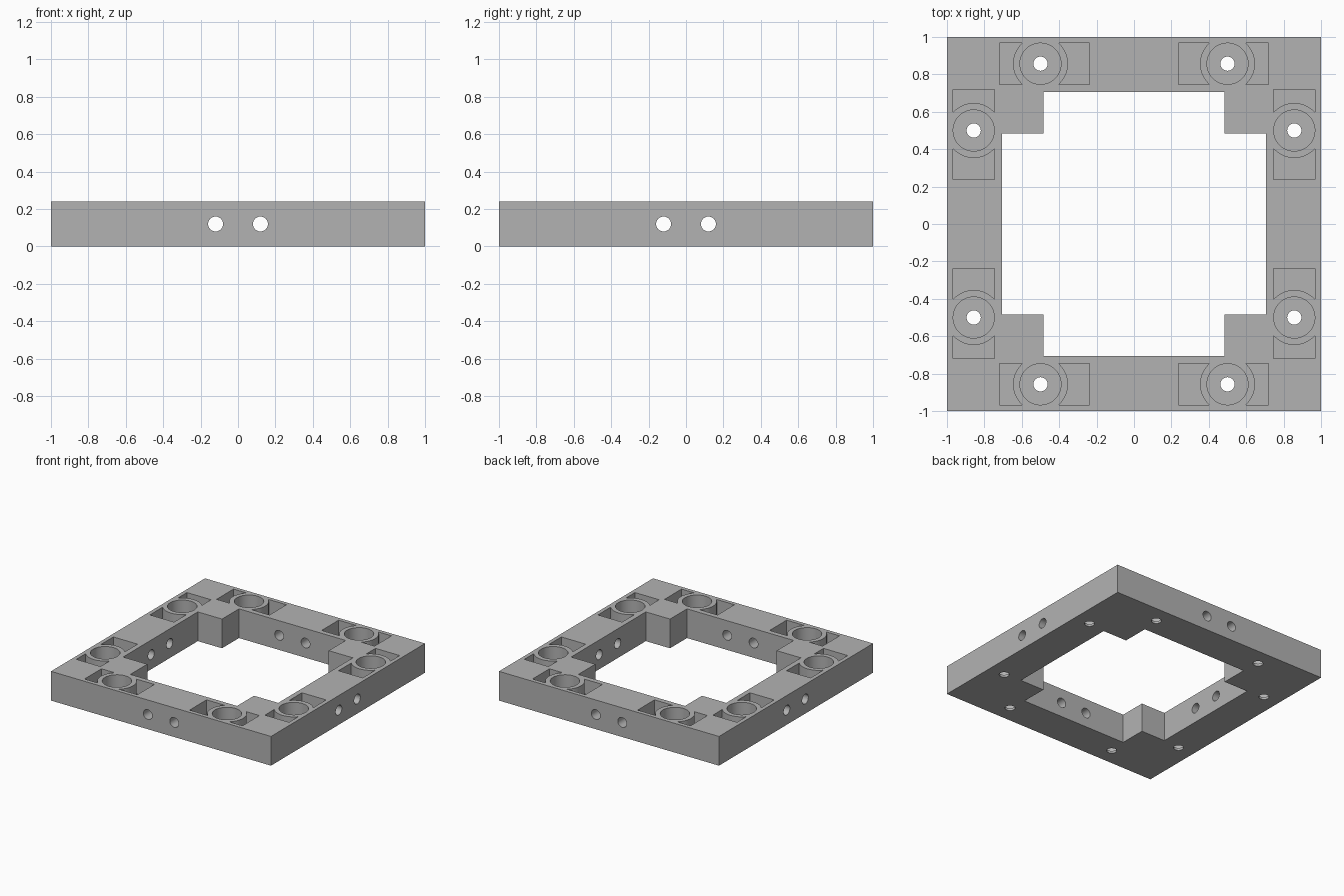
import bpy, bmesh
from math import pi, sin, cos, asin, sqrt
from mathutils import Matrix, Vector

cube = bpy.data.objects.get("Cube")
if cube:
    bpy.data.objects.remove(cube)

HEIGHT, FLOOR, POCKET_FLOOR = 0.24, 0.02, 0.12
OPEN, CORNER = 0.705, 0.485           # half sizes of the stepped opening
SEAT_X, SEAT_Y = 0.5, 0.857           # round seat centre on each rail
BORE, COLLAR, HOLE = 0.11, 0.147, 0.038
POCKET_IN, POCKET_OUT = 0.237, 0.718  # ends of the pocket along the rail

grey = bpy.data.materials.new("plain grey")
grey.use_nodes = True
colour = (0.45, 0.45, 0.45, 1)
grey.diffuse_color = colour
grey.node_tree.nodes["Principled BSDF"].inputs["Base Color"].default_value = colour


def prism(bm, points, z0, z1, matrix=Matrix()):
    """Extrude a flat outline from z0 to z1."""
    rings = [[bm.verts.new(matrix @ Vector((x, y, z))) for x, y in points] for z in (z0, z1)]
    n = len(points)
    bm.faces.new(rings[0][::-1])
    bm.faces.new(rings[1])
    for i in range(n):
        j = (i + 1) % n
        bm.faces.new((rings[0][i], rings[0][j], rings[1][j], rings[1][i]))


def circle(x, y, r, n=48):
    return [(x + r * cos(2 * pi * i / n), y + r * sin(2 * pi * i / n)) for i in range(n)]


def pocket(end):
    """Rectangle whose inner end is scooped around the collar."""
    side = 1 if end > SEAT_X else -1
    a = asin(BORE / COLLAR)
    arc = [(SEAT_X + side * COLLAR * cos(t), SEAT_Y + COLLAR * sin(t))
           for t in (a - 2 * a * i / 14 for i in range(15))]
    return arc + [(end, SEAT_Y - BORE), (end, SEAT_Y + BORE)]


def make(name, bm):
    bmesh.ops.recalc_face_normals(bm, faces=bm.faces)
    mesh = bpy.data.meshes.new(name)
    bm.to_mesh(mesh)
    bm.free()
    ob = bpy.data.objects.new(name, mesh)
    bpy.context.collection.objects.link(ob)
    mesh.materials.append(grey)
    return ob


# Square frame: outer block and stepped opening
bm = bmesh.new()
prism(bm, [(-1, -1), (1, -1), (1, 1), (-1, 1)], 0, HEIGHT)
frame = make("square_frame", bm)

bm = bmesh.new()
steps = []
for k in range(4):
    turn = Matrix.Rotation(k * pi / 2, 2)
    steps += [tuple(turn @ Vector(p)) for p in
              ((OPEN, -CORNER), (OPEN, CORNER), (CORNER, CORNER))]
prism(bm, steps, -0.1, HEIGHT + 0.1)
opening = make("opening_cutter", bm)

# Seats, pockets and holes repeated on each rail
seats, holes = bmesh.new(), bmesh.new()
for k in range(4):
    turn = Matrix.Rotation(k * pi / 2, 4, 'Z')
    for s in (1, -1):
        place = turn @ Matrix.Scale(s, 4, (1, 0, 0))
        prism(seats, circle(SEAT_X, SEAT_Y, BORE), FLOOR, HEIGHT + 0.1, place)
        for end in (POCKET_IN, POCKET_OUT):
            prism(seats, pocket(end), POCKET_FLOOR, HEIGHT + 0.1, place)
        prism(holes, circle(SEAT_X, SEAT_Y, HOLE, 32), -0.1, HEIGHT / 2, place)
        # Cross holes through the rail at mid height
        across = place @ Matrix.Rotation(pi / 2, 4, 'X')
        prism(holes, circle(0.12, HEIGHT / 2, 0.04, 32), 0.6, 1.1, across)

for cutter in (opening, make("seat_cutter", seats), make("hole_cutter", holes)):
    mod = frame.modifiers.new(cutter.name, 'BOOLEAN')
    mod.operation, mod.solver, mod.object = 'DIFFERENCE', 'EXACT', cutter
    cutter.hide_render = True
    bpy.context.view_layer.objects.active = frame
    bpy.ops.object.modifier_apply(modifier=mod.name)
    bpy.data.objects.remove(cutter)

bpy.ops.object.select_all(action='DESELECT')
frame.select_set(True)
bpy.ops.object.shade_smooth_by_angle(angle=pi / 6)
